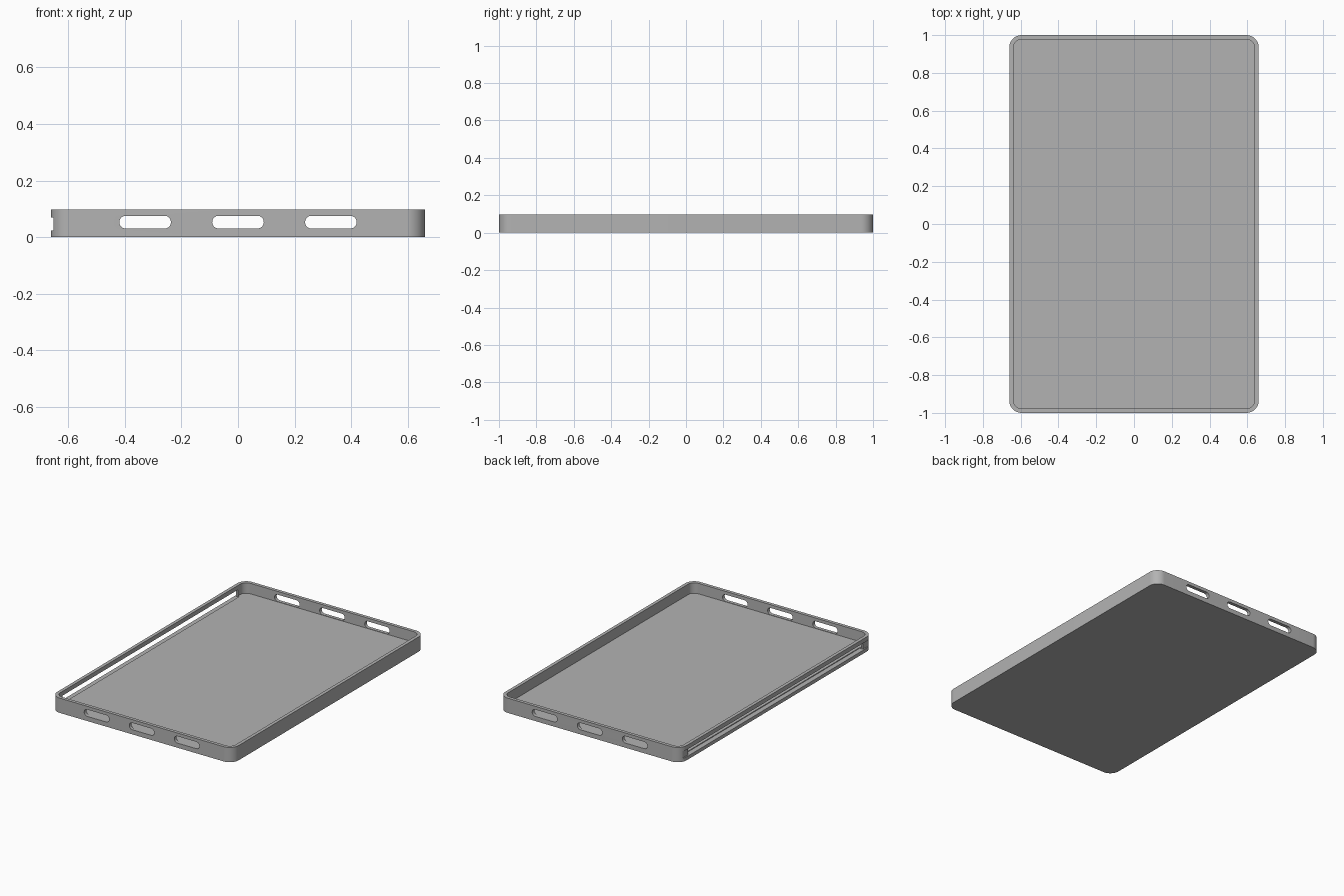
import bpy, bmesh, math

if "Cube" in bpy.data.objects:
    bpy.data.objects.remove(bpy.data.objects["Cube"])

HX, HY, H = 0.66, 1.0, 0.097      # half width, half length, height
WALL, FLOOR, RADIUS = 0.022, 0.028, 0.065

grey = bpy.data.materials.new("plain grey")
grey.diffuse_color = (0.45, 0.45, 0.45, 1)
grey.use_nodes = True
grey.node_tree.nodes["Principled BSDF"].inputs["Base Color"].default_value = grey.diffuse_color


def rounded(hx, hy, r, n=12):
    """Outline of a rounded rectangle, counter-clockwise."""
    pts = []
    for k, (sx, sy) in enumerate(((1, 1), (-1, 1), (-1, -1), (1, -1))):
        for i in range(n + 1):
            a = math.pi / 2 * (k + i / n)
            pts.append((sx * (hx - r) + r * math.cos(a),
                        sy * (hy - r) + r * math.sin(a)))
    return pts


def prism(name, pts, place, lo, hi):
    """Extrude an outline from lo to hi; place maps (u, v, depth) to xyz."""
    bm = bmesh.new()
    face = bm.faces.new([bm.verts.new(place(u, v, lo)) for u, v in pts])
    ext = bmesh.ops.extrude_face_region(bm, geom=[face])
    shift = [b - a for a, b in zip(place(0, 0, lo), place(0, 0, hi))]
    moved = [g for g in ext["geom"] if isinstance(g, bmesh.types.BMVert)]
    bmesh.ops.translate(bm, verts=moved, vec=shift)
    bmesh.ops.remove_doubles(bm, verts=bm.verts, dist=1e-6)
    bmesh.ops.recalc_face_normals(bm, faces=bm.faces)
    mesh = bpy.data.meshes.new(name)
    bm.to_mesh(mesh)
    bm.free()
    mesh.materials.append(grey)
    ob = bpy.data.objects.new(name, mesh)
    bpy.context.collection.objects.link(ob)
    return ob


def upright(u, v, d):
    return (u, v, d)


def box(hx, hy):
    return [(hx, hy), (-hx, hy), (-hx, -hy), (hx, -hy)]


# Tray body
tray = prism("tray", rounded(HX, HY, RADIUS), upright, 0, H)

# Hollow inside
cutters = [prism("hollow_cutter", rounded(HX - WALL, HY - WALL, RADIUS - WALL),
                 upright, FLOOR, H + 0.1)]

# Three pill-shaped openings through both end walls
for x in (-0.328, 0, 0.328):
    cutters.append(prism("opening_cutter", rounded(0.091, 0.0225, 0.0224, 8),
                         lambda u, v, d, x=x: (x + u, d, 0.053 + v), -1.1, 1.1))

# Shallow groove along the whole left side, and the long slot through its wall
for name, x_in, half in (("groove_cutter", -0.651, 1.1), ("slot_cutter", -0.627, 0.91)):
    mid = (x_in - 0.8) / 2
    cutters.append(prism(name, box((x_in + 0.8) / 2, half),
                         lambda u, v, d, m=mid: (m + u, v, d), 0.023, 0.069))

for c in cutters:
    c.hide_render = True
    c.hide_set(True)
    mod = tray.modifiers.new("cut", "BOOLEAN")
    mod.operation = "DIFFERENCE"
    mod.solver = "EXACT"
    mod.object = c

# Bake the cuts, then smooth the rounded corners only
bpy.context.view_layer.objects.active = tray
tray.select_set(True)
for m in list(tray.modifiers):
    bpy.ops.object.modifier_apply(modifier=m.name)
for c in cutters:
    bpy.data.objects.remove(c)
bpy.ops.object.shade_smooth_by_angle(angle=math.radians(30))
